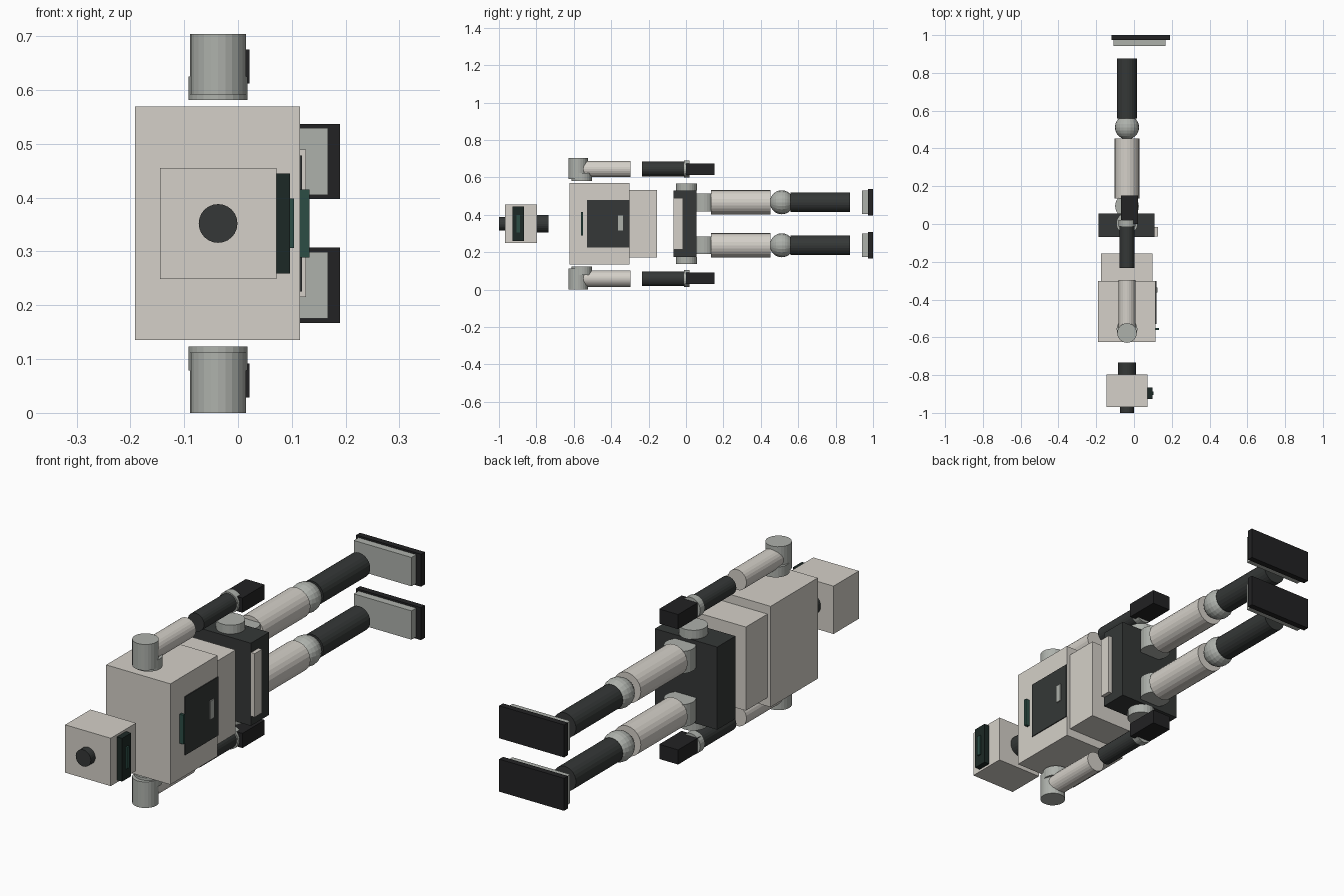
import bpy, bmesh, math
from mathutils import Matrix, Vector

if "Cube" in bpy.data.objects:
    bpy.data.objects.remove(bpy.data.objects["Cube"])

# The figure lies along y (head at -y), its chest faces +x and its sides face +z / -z
CX, MID = -0.037, 0.352


def material(name, rgb):
    m = bpy.data.materials.new(name)
    m.diffuse_color = (*rgb, 1)
    m.use_nodes = True
    m.node_tree.nodes["Principled BSDF"].inputs["Base Color"].default_value = m.diffuse_color
    return m


SHELL = material("shell", (0.66, 0.63, 0.58))
GREY = material("joint_grey", (0.42, 0.44, 0.41))
DARK = material("dark_grey", (0.035, 0.039, 0.038))
BLACK = material("black", (0.016, 0.016, 0.017))
VISOR = material("visor_green", (0.012, 0.022, 0.019))
GREEN = material("light_green", (0.025, 0.075, 0.06))


def finish(name, bm, mat):
    me = bpy.data.meshes.new(name)
    bm.to_mesh(me)
    bm.free()
    me.materials.append(mat)
    ob = bpy.data.objects.new(name, me)
    bpy.context.collection.objects.link(ob)
    return ob


def box(name, x, y, z, mat):
    """Box from (min, max) ranges."""
    lo, hi = zip(x, y, z)
    c = [(a + b) / 2 for a, b in zip(lo, hi)]
    s = [b - a for a, b in zip(lo, hi)]
    bm = bmesh.new()
    bmesh.ops.create_cube(bm, size=1, matrix=Matrix.Translation(c) @ Matrix.Diagonal((*s, 1)))
    return finish(name, bm, mat)


def rod(name, axis, r, a, b, other, mat, seg=24):
    """Cylinder along y (other = z) or along z (other = y), from a to b."""
    m = (a + b) / 2
    if axis == 'y':
        mtx = Matrix.Translation((CX, m, other)) @ Matrix.Rotation(math.pi / 2, 4, 'X')
    else:
        mtx = Matrix.Translation((CX, other, m))
    bm = bmesh.new()
    bmesh.ops.create_cone(bm, cap_ends=True, segments=seg, radius1=r, radius2=r, depth=b - a, matrix=mtx)
    return finish(name, bm, mat)


def ball(name, r, y, z, mat):
    bm = bmesh.new()
    mtx = Matrix.Translation((CX, y, z)) @ Matrix.Rotation(math.pi / 2, 4, 'X')
    bmesh.ops.create_uvsphere(bm, u_segments=20, v_segments=12, radius=r, matrix=mtx)
    return finish(name, bm, mat)


def centred(h):
    return (MID - h, MID + h)


# Head
box("head", (-0.145, 0.072), (-0.969, -0.797), centred(0.103), SHELL)
rod("head_cap", 'y', 0.036, -1.0, -0.969, MID, DARK)
rod("neck", 'y', 0.047, -0.797, -0.734, MID, DARK)
box("visor", (0.072, 0.097), (-0.927, -0.865), centred(0.093), VISOR)
box("visor_light", (0.097, 0.104), (-0.905, -0.887), centred(0.046), GREEN)

# Torso
box("chest", (-0.191, 0.115), (-0.624, -0.303), centred(0.217), SHELL)
box("chest_panel", (0.113, 0.119), (-0.529, -0.303), centred(0.126), DARK)
box("chest_button", (0.117, 0.124), (-0.363, -0.337), (0.317, 0.397), GREY)
box("chest_light", (0.115, 0.133), (-0.562, -0.55), centred(0.063), GREEN)
box("abdomen", (-0.176, 0.098), (-0.303, -0.156), centred(0.18), SHELL)

# Pelvis
box("pelvis", (-0.188, 0.109), (-0.068, 0.056), centred(0.178), DARK)
box("pelvis_plate", (0.109, 0.126), (-0.066, -0.016), centred(0.137), SHELL)

# Limbs, repeated on both sides of the body
for side, s in (("left", 1), ("right", -1)):
    def span(a, b):
        return tuple(sorted((MID + s * a, MID + s * b)))

    def z_rod(name, r, a, b, y, mat):
        lo, hi = span(a, b)
        rod(f"{side}_{name}", 'z', r, lo, hi, y, mat)

    # Leg
    leg = MID + s * 0.115
    z_rod("hip_cap", 0.057, 0.178, 0.216, 0.003, GREY)
    z_rod("hip_joint", 0.063, 0.067, 0.162, 0.095, GREY)
    rod(f"{side}_thigh", 'y', 0.065, 0.135, 0.453, leg, SHELL)
    ball(f"{side}_knee", 0.064, 0.512, leg, GREY)
    rod(f"{side}_shin", 'y', 0.053, 0.558, 0.877, leg, DARK)
    box(f"{side}_foot", (-0.108, 0.167), (0.942, 0.974), span(0.053, 0.177), GREY)
    box(f"{side}_sole", (-0.119, 0.19), (0.974, 1.0), span(0.045, 0.185), BLACK)

    # Arm
    arm = MID + s * 0.293
    z_rod("shoulder_disc", 0.055, 0.229, 0.273, -0.557, GREY)
    z_rod("shoulder", 0.052, 0.24, 0.352, -0.577, GREY)
    rod(f"{side}_upper_arm", 'y', 0.044, -0.577, -0.296, arm, SHELL)
    rod(f"{side}_forearm", 'y', 0.039, -0.234, 0.004, arm, DARK)
    rod(f"{side}_wrist", 'y', 0.045, -0.012, 0.02, arm, GREY)
    box(f"{side}_hand", (-0.069, 0.021), (0.0, 0.152), span(0.26, 0.323), BLACK)
